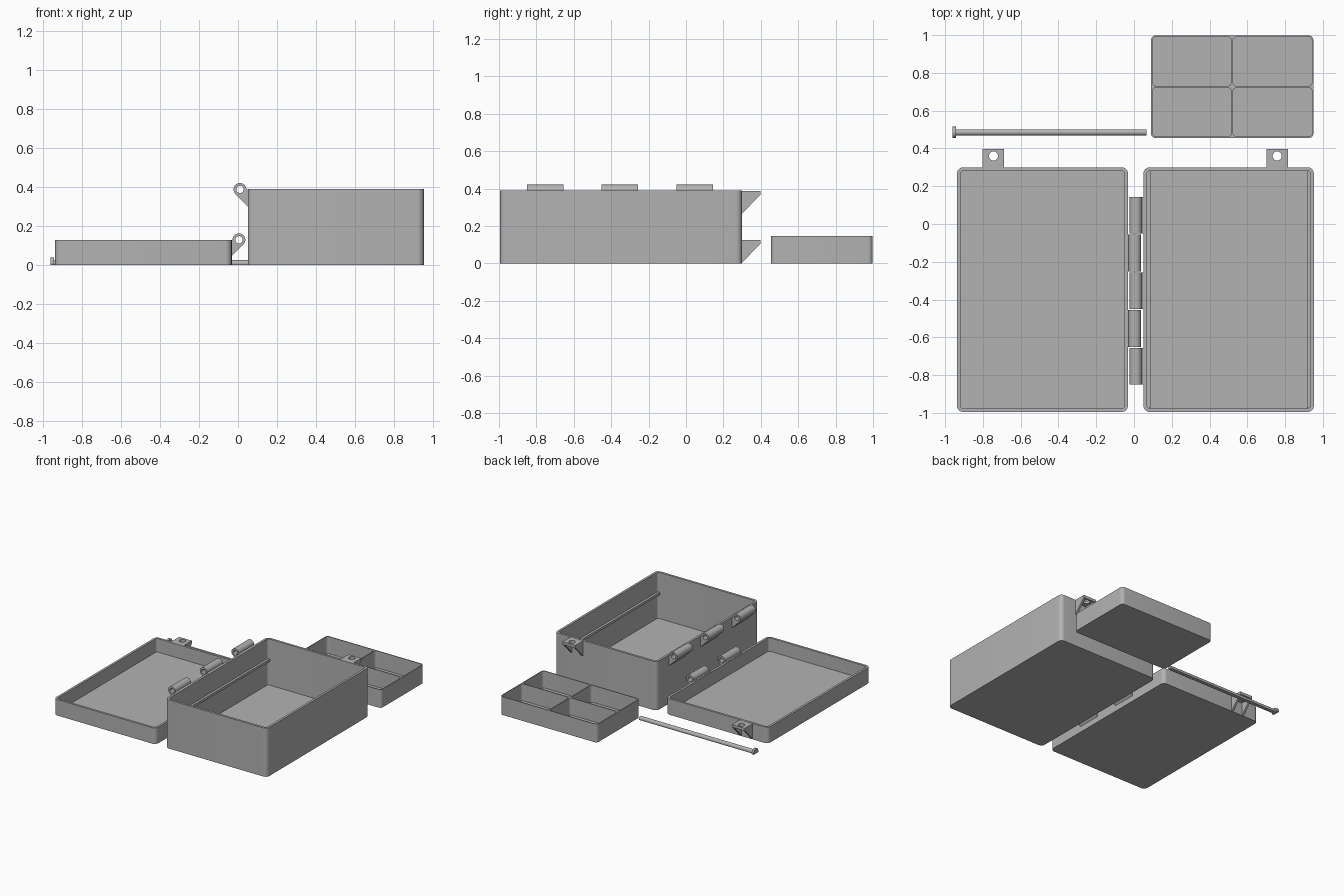
import bpy, bmesh
from math import sin, cos, pi, radians
from mathutils import Vector

old = bpy.data.objects.get("Cube")
if old:
    bpy.data.objects.remove(old)

grey = bpy.data.materials.new("plastic grey")
grey.use_nodes = True
GREY = (0.45, 0.45, 0.45, 1)
grey.diffuse_color = GREY
grey.node_tree.nodes["Principled BSDF"].inputs["Base Color"].default_value = GREY
parts = []


def arc(cx, cy, r, start, end, n):
    return [(cx + r * cos(radians(start + (end - start) * i / n)),
             cy + r * sin(radians(start + (end - start) * i / n))) for i in range(n + 1)]


def circle(cx, cy, r, n=32):
    return arc(cx, cy, r, 0, 360, n)[:-1]


def rounded(x0, x1, y0, y1, r):
    return (arc(x1 - r, y1 - r, r, 0, 90, 8) + arc(x0 + r, y1 - r, r, 90, 180, 8)
            + arc(x0 + r, y0 + r, r, 180, 270, 8) + arc(x1 - r, y0 + r, r, 270, 360, 8))


def prism(name, outline, axis, lo, hi):
    """Extrude a 2D outline (the two remaining axes, in xyz order) along an axis."""
    def place(p, d):
        v = list(p)
        v.insert("xyz".index(axis), d)
        return Vector(v)
    bm = bmesh.new()
    face = bm.faces.new([bm.verts.new(place(p, lo)) for p in outline])
    new = bmesh.ops.extrude_face_region(bm, geom=[face])["geom"]
    shift = place((0, 0), hi - lo)
    bmesh.ops.translate(bm, verts=[g for g in new if isinstance(g, bmesh.types.BMVert)], vec=shift)
    bmesh.ops.recalc_face_normals(bm, faces=bm.faces)
    mesh = bpy.data.meshes.new(name)
    bm.to_mesh(mesh)
    bm.free()
    mesh.materials.append(grey)
    obj = bpy.data.objects.new(name, mesh)
    bpy.context.collection.objects.link(obj)
    parts.append(obj)
    return obj


def cut(obj, cutter):
    """Subtract the cutter for good and remove it."""
    mod = obj.modifiers.new("cut", "BOOLEAN")
    mod.operation = "DIFFERENCE"
    mod.solver = "EXACT"
    mod.object = cutter
    bpy.context.view_layer.update()
    mesh = bpy.data.meshes.new_from_object(obj.evaluated_get(bpy.context.evaluated_depsgraph_get()))
    obj.modifiers.clear()
    obj.data = mesh
    parts.remove(cutter)
    bpy.data.objects.remove(cutter)


def rect(a0, a1, b0, b1):
    return [(a0, b0), (a1, b0), (a1, b1), (a0, b1)]


def open_box(name, x0, x1, y0, y1, height, wall):
    box = prism(name, rounded(x0, x1, y0, y1, 0.033), "z", 0, height)
    cavity = rounded(x0 + wall, x1 - wall, y0 + wall, y1 - wall, 0.018)
    cut(box, prism("cavity", cavity, "z", 0.02, height + 0.1))


def knuckle(name, cx, cz, wall, y0):
    """Hinge barrel with a sloped bracket running down the box wall."""
    side = 1 if wall > cx else -1
    reach = abs(wall - cx) + 0.008
    r = 0.033
    shape = arc(0, 0, r, 0, 225, 24) + [(reach, -reach - r * 2 ** 0.5), (reach, 0)]
    shape = [(cx + side * u, cz + v) for u, v in shape]
    barrel = prism(name, shape, "y", y0, y0 + 0.195)
    cut(barrel, prism("bore", circle(cx, cz, 0.019), "y", y0 - 0.1, y0 + 0.3))


def latch(name, xc, top):
    """Pierced tab held up by two triangular ribs."""
    half, thick, back = 0.057, 0.022, 0.29
    tab = prism(name + "_tab", rect(xc - half, xc + half, back, 0.398), "z", top - thick, top)
    cut(tab, prism("hole", circle(xc, 0.36, 0.024), "z", top - 0.1, top + 0.1))
    low = top - thick
    slope = [(back, low), (0.396, low), (0.3, low - 0.1), (back, low - 0.1)]
    for side, x in (("right", xc - half), ("left", xc + half - 0.016)):
        prism(f"{name}_{side}_rib", slope, "x", x, x + 0.016)


# Deep box and shallow lid lying open beside it
open_box("box_body", 0.05, 0.952, -0.995, 0.3, 0.39, 0.018)
open_box("lid", -0.937, -0.032, -0.995, 0.3, 0.128, 0.018)

# Ledges inside the box that carry the tray
for side, x in (("right", 0.066), ("left", 0.915)):
    prism(f"{side}_tray_ledge", rect(x, x + 0.021, 0.212, 0.232), "y", -0.975, 0.28)

# Interleaved hinge knuckles
for i in range(5):
    y = -0.851 + 0.2 * i
    if i % 2 == 0:
        knuckle(f"box_hinge_{i}", 0.01, 0.388, 0.05, y)
    else:
        knuckle(f"lid_hinge_{i}", 0.005, 0.13, -0.032, y)

# Latch tabs on the back walls
latch("box_latch", 0.758, 0.388)
latch("lid_latch", -0.744, 0.126)

# Divided tray
tray = prism("tray", rounded(0.09, 0.95, 0.455, 0.998, 0.025), "z", 0, 0.146)
for x0, x1 in ((0.097, 0.516), (0.524, 0.943)):
    for y0, y1 in ((0.462, 0.7225), (0.7305, 0.991)):
        cut(tray, prism("pocket", rounded(x0, x1, y0, y1, 0.022), "z", 0.01, 0.3))


# Hinge pin with a flat underside
def flat_round(r):
    return [(y, max(z, 0)) for y, z in arc(0.485, 0.01, r, -20, 200, 24)] + \
        [(0.485 - r * 0.9, 0), (0.485 + r * 0.9, 0)]


prism("pin_shaft", flat_round(0.0165), "x", -0.95, 0.065)
prism("pin_head", flat_round(0.03), "x", -0.96, -0.943)

# Smooth the round corners, keep the edges sharp
bpy.ops.object.select_all(action="DESELECT")
for obj in parts:
    obj.select_set(True)
bpy.context.view_layer.objects.active = parts[0]
bpy.ops.object.shade_smooth_by_angle(angle=radians(30))
